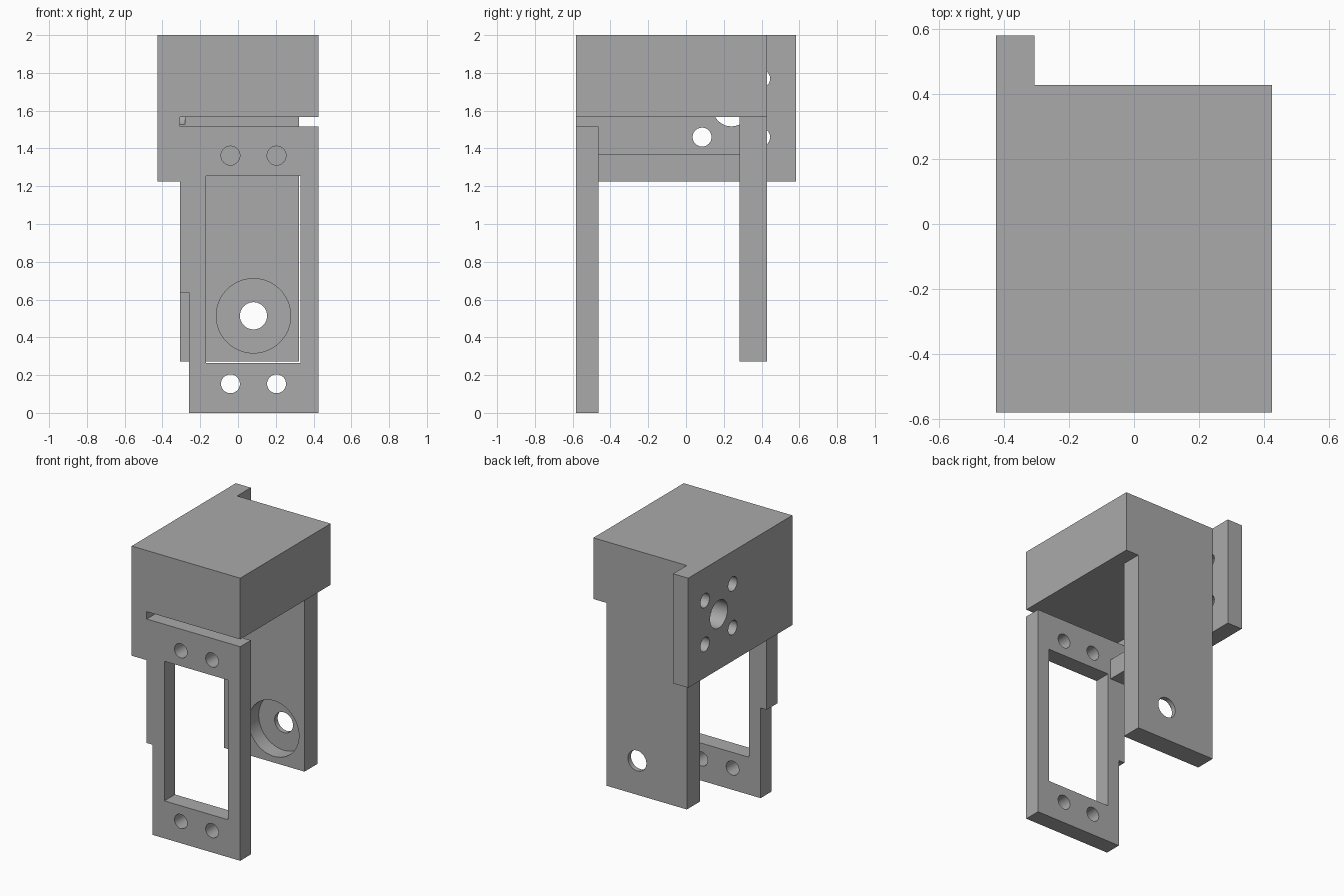
import bpy, bmesh
from math import radians
from mathutils import Matrix, Vector

if "Cube" in bpy.data.objects:
    bpy.data.objects.remove(bpy.data.objects["Cube"], do_unlink=True)

grey = bpy.data.materials.new("plain grey")
grey.use_nodes = True
grey.diffuse_color = (0.4, 0.4, 0.4, 1)
for node in grey.node_tree.nodes:
    if node.type == 'BSDF_PRINCIPLED':
        node.inputs["Base Color"].default_value = grey.diffuse_color


def add_object(name, bm):
    mesh = bpy.data.meshes.new(name)
    bm.to_mesh(mesh)
    bm.free()
    mesh.materials.append(grey)
    obj = bpy.data.objects.new(name, mesh)
    bpy.context.scene.collection.objects.link(obj)
    return obj


def box(name, x, y, z):
    """Box from (low, high) pairs on each axis."""
    bm = bmesh.new()
    bmesh.ops.create_cube(bm, size=1)
    for v in bm.verts:
        v.co = Vector([r[1] if c > 0 else r[0] for c, r in zip(v.co, (x, y, z))])
    return add_object(name, bm)


def rod(axis, a, b, span, radius):
    """Round cutter along x or y; a, b place it on the other two axes."""
    bm = bmesh.new()
    mid, depth = sum(span) / 2, span[1] - span[0]
    if axis == 'X':
        place = Matrix.Translation((mid, a, b)) @ Matrix.Rotation(radians(90), 4, 'Y')
    else:
        place = Matrix.Translation((a, mid, b)) @ Matrix.Rotation(radians(90), 4, 'X')
    bmesh.ops.create_cone(bm, cap_ends=True, segments=48, radius1=radius,
                          radius2=radius, depth=depth, matrix=place)
    cutter = add_object("hole_cutter", bm)
    cutter.hide_render = True
    return cutter


def combine(target, other, operation):
    """Apply a boolean and discard the second object."""
    mod = target.modifiers.new("combine", 'BOOLEAN')
    mod.operation, mod.solver, mod.object = operation, 'EXACT', other
    bpy.ops.object.select_all(action='DESELECT')
    bpy.context.view_layer.objects.active = target
    target.select_set(True)
    bpy.ops.object.modifier_apply(modifier=mod.name)
    bpy.data.objects.remove(other, do_unlink=True)


# Shared planes
LEFT, RIGHT, INNER = -0.425, 0.425, -0.307
FRONT, BACK = -0.582, 0.582
FRONT_IN, REAR_IN, REAR = -0.463, 0.283, 0.429
BLOCK_Z, SIDE_Z = 1.567, 1.224

# Side mounting plate with four screw holes
bracket = box("servo_bracket", (LEFT, INNER), (FRONT, BACK), (SIDE_Z, 2))
hub_y, hub_z, pitch = 0.24, 1.615, 0.155
for sy in (-pitch, pitch):
    for sz in (-pitch, pitch):
        combine(bracket, rod('X', hub_y + sy, hub_z + sz, (-0.5, -0.25), 0.05), 'DIFFERENCE')

# Front frame: stepped edge, window and four screw holes
front = box("front_frame", (INNER, RIGHT), (FRONT, FRONT_IN), (0, 1.515))
combine(front, box("edge_step", (-0.4, -0.26), (-0.7, -0.4), (-0.1, 0.638)), 'DIFFERENCE')
combine(front, box("window", (-0.169, 0.331), (-0.7, -0.4), (0.265, 1.253)), 'DIFFERENCE')
for x in (-0.04, 0.204):
    for z in (0.154, 1.362):
        combine(front, rod('Y', x, z, (-0.7, -0.4), 0.05), 'DIFFERENCE')

# Rear arm: counterbored pivot hole
rear = box("rear_arm", (INNER, 0.323), (REAR_IN, REAR), (0.273, BLOCK_Z))
combine(rear, rod('Y', 0.082, 0.514, (0.2, 0.395), 0.197), 'DIFFERENCE')
combine(rear, rod('Y', 0.082, 0.514, (0.2, 0.5), 0.072), 'DIFFERENCE')

# Head block and stiffening bar, all joined into one body
block = box("head_block", (INNER, RIGHT), (FRONT, REAR), (BLOCK_Z, 2))
bar = box("cross_bar", (INNER, -0.19), (FRONT_IN, REAR_IN), (SIDE_Z, 1.367))
for part in (block, front, rear, bar):
    combine(bracket, part, 'UNION')

# Central blind hole runs slightly past the side plate
combine(bracket, rod('X', hub_y, hub_z, (-0.5, -0.28), 0.098), 'DIFFERENCE')

bpy.ops.object.select_all(action='DESELECT')
bracket.select_set(True)
bpy.context.view_layer.objects.active = bracket
bpy.ops.object.shade_smooth_by_angle(angle=radians(30))
